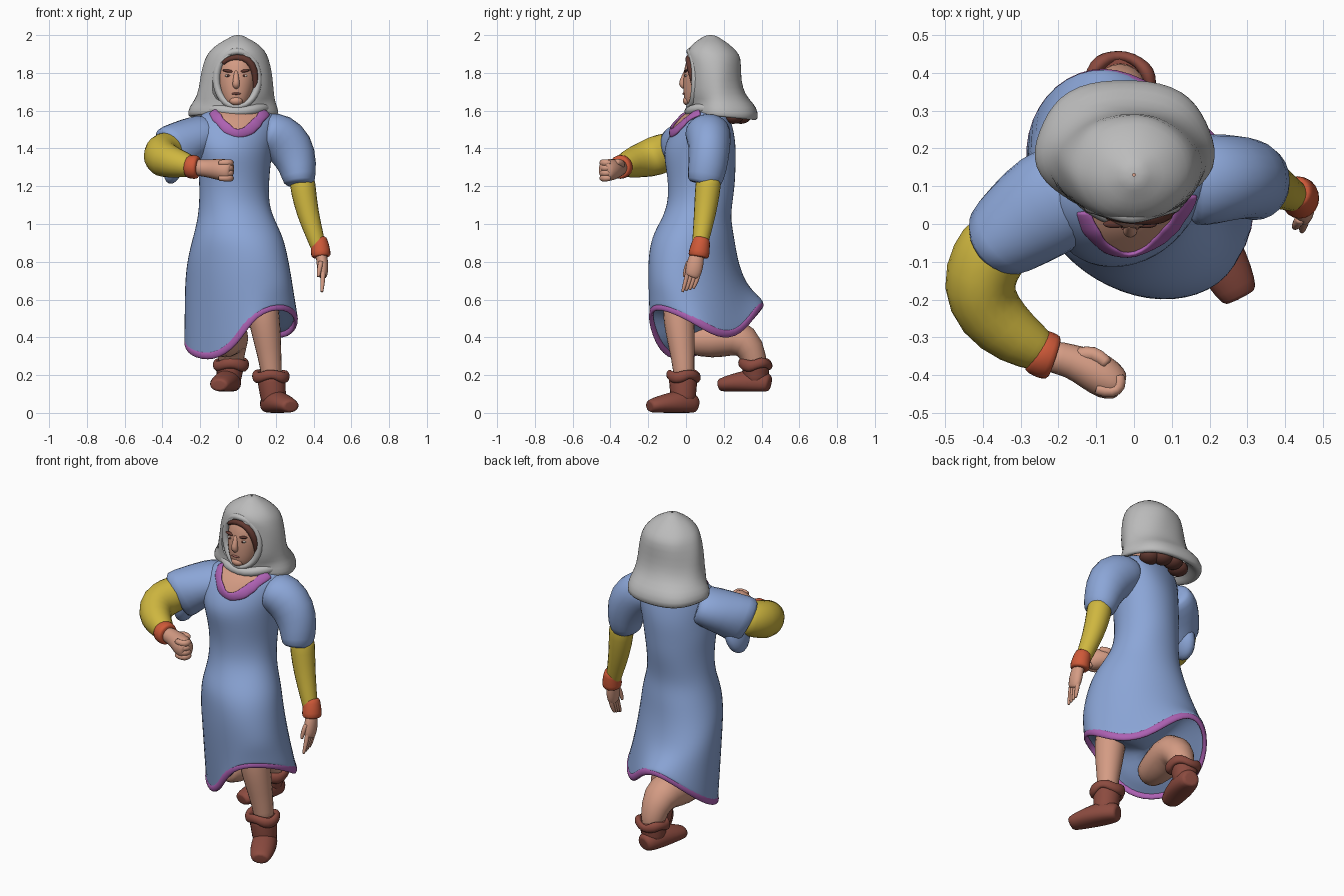
import bpy, bmesh, math, random
from mathutils import Vector

random.seed(3)
MATS = {}
COLORS = dict(blue=(.26, .38, .68), yellow=(.62, .47, .05), red=(.62, .10, .04), skin=(.66, .33, .23),
              boot=(.26, .07, .05), purple=(.42, .12, .45), hair=(.12, .04, .03),
              grey=(.50, .50, .50), lips=(.45, .16, .13), white=(.6, .55, .5))


def paint(ob, color):
    if color not in MATS:
        MATS[color] = bpy.data.materials.new(color)
        MATS[color].diffuse_color = (*COLORS[color], 1)
    ob.data.materials.append(MATS[color])


def loft(name, rings, color, caps=True, loop=False, around=True, levels=1, floor=None):
    """Skin a list of point rings, then subdivide smoothly."""
    rings = [[Vector(p) for p in r] for r in rings]
    if caps:
        def inset(r):
            c = sum(r, Vector()) / len(r)
            return [c + (p - c) * .7 for p in r]
        rings = [inset(rings[0])] + rings + [inset(rings[-1])]
    bm = bmesh.new()
    vs = [[bm.verts.new(p) for p in r] for r in rings]
    n, m = len(rings[0]), len(rings)
    for i in range(m if loop else m - 1):
        a, b = vs[i], vs[(i + 1) % m]
        for j in range(n if around else n - 1):
            k = (j + 1) % n
            bm.faces.new((a[j], a[k], b[k], b[j]))
    if caps:
        bm.faces.new(vs[0])
        bm.faces.new(vs[-1])
    if floor is not None:
        for v in bm.verts:
            v.co.z = max(v.co.z, floor)
    bmesh.ops.recalc_face_normals(bm, faces=bm.faces)
    for f in bm.faces:
        f.smooth = True
    me = bpy.data.meshes.new(name)
    bm.to_mesh(me)
    bm.free()
    ob = bpy.data.objects.new(name, me)
    bpy.context.collection.objects.link(ob)
    paint(ob, color)
    if levels:
        s = ob.modifiers.new("smooth", 'SUBSURF')
        s.levels = s.render_levels = levels
    return ob


def tube(name, path, color, ref=(0, 0, 1), n=10, loop=False, jitter=0, **kw):
    """Path points are (x, y, z, side radius[, radius along ref])."""
    pts = [Vector(p[:3]) for p in path]
    rings, m = [], len(pts)
    for i, p in enumerate(path):
        if loop:
            t = pts[(i + 1) % m] - pts[i - 1]
        else:
            t = pts[min(i + 1, m - 1)] - pts[max(i - 1, 0)]
        t.normalize()
        v = Vector(ref)
        v = (v - t * v.dot(t)).normalized()
        u = v.cross(t)
        grow = 1.06 * (1 + random.uniform(-jitter, jitter))
        rings.append([pts[i] + u * (p[3] * grow * math.cos(2 * math.pi * k / n))
                      + v * (p[-1] * grow * math.sin(2 * math.pi * k / n)) for k in range(n)])
    return loft(name, rings, color, caps=not loop, loop=loop, **kw)


def ball(name, loc, size, color, rot=0):
    bpy.ops.mesh.primitive_uv_sphere_add(segments=16, ring_count=10, location=loc, rotation=(0, rot, 0))
    ob = bpy.context.object
    ob.name = name
    ob.scale = size
    bpy.ops.object.shade_smooth()
    paint(ob, color)


# Dress: torso rings (z, cx, cy, rx, ry, shear that twists the body), then the uneven hem
body = [(1.615, 0, .12, .13, .07, .1), (1.575, 0, .105, .21, .12, .14), (1.5, -.01, .09, .22, .155, .2),
        (1.4, -.02, .072, .2, .192, .2), (1.3, -.02, .078, .19, .18, .12), (1.2, -.02, .083, .182, .175, .05),
        (1.1, -.02, .075, .185, .17, 0), (1.02, -.01, .055, .205, .185, -.08), (.93, 0, .036, .237, .216, -.16),
        (.82, 0, .036, .268, .226, -.24), (.7, 0, .055, .285, .24, -.3)]
hem = [(.325, .04, .5), (.265, .17, .41), (.15, .28, .42), (.02, .38, .56), (-.11, .41, .59), (-.23, .34, .5),
       (-.285, .2, .38), (-.25, .05, .32), (-.13, -.07, .29), (-.01, -.15, .37), (.08, -.2, .54), (.25, -.14, .58)]
rings = []
for z, cx, cy, rx, ry, shear in body:
    ring = []
    for k in range(12):
        r = 1.045 * random.uniform(.98, 1.02)
        x, y = rx * r * math.cos(k * math.pi / 6), ry * r * math.sin(k * math.pi / 6)
        ring.append(Vector((cx + x, cy + y + shear * x, z)))
    rings.append(ring)
mid = Vector((.02, .1, .45))
edge = [mid + (Vector(p) - mid) * 1.045 for p in hem]
rings.append([a.lerp(b, .5) for a, b in zip(rings[-1], edge)])
rings += [[p + Vector((0, 0, .015)) for p in edge], edge]
rings.append([Vector((mid.x + (p.x - mid.x) * .93, mid.y + (p.y - mid.y) * .93, p.z + .012)) for p in edge])
rings.append([Vector((mid.x + (p.x - mid.x) * .7, mid.y + (p.y - mid.y) * .7, p.z * .75 + .115)) for p in edge])
dress = loft("dress", rings, 'blue', levels=2)
tube("hem_trim", [(*(mid + (Vector(p) - mid) * 1.01), .014, .024) for p in hem], 'purple', n=6, loop=True, levels=2)

# Neckline: bare chest patch and ruffled collar laid on the dress surface
bpy.context.view_layer.update()


def front_y(x, z):
    hit, loc, _, _ = dress.ray_cast((x, -1, z), (0, 1, 0))
    return loc.y if hit else .04


rows, left, right = [], [], []
for i in range(9):
    z = 1.475 + .12 * i / 8
    w = .135 * (i / 8) ** .6 + .004
    rows.append([(x, front_y(x, z) - .008, z) for x in [w * (k / 4 - 1) + .005 for k in range(9)]])
    left.append(rows[-1][0])
    right.append(rows[-1][-1])
loft("chest", rows, 'skin', caps=False, around=False)
tube("collar_trim", [(*p, .028, .01) for p in left[::-1] + right[1:]], 'purple', ref=(0, 1, 0), n=8, jitter=.25)

# Head and face
tube("head", [(-.01, .045, 1.62, .045, .05), (-.01, .058, 1.655, .07, .072), (-.01, .075, 1.72, .09, .09),
              (-.005, .088, 1.78, .1, .1), (0, .1, 1.85, .1, .1), (0, .11, 1.91, .07, .07)], 'skin', ref=(0, 1, 0), n=14)
tube("nose", [(-.01, .0, 1.81, .011), (-.01, -.012, 1.775, .014), (-.01, -.023, 1.74, .021), (-.01, -.006, 1.725, .016)],
     'skin', ref=(0, 1, 0))
for s in (-1, 1):
    x = -.01 + s * .042
    ball("eye", (x, .003, 1.785), (.018, .009, .007), 'white')
    ball("iris", (x, -.003, 1.785), (.007, .005, .006), 'hair')
    ball("eyebrow", (x, .0, 1.81), (.03, .011, .008), 'hair', rot=s * -.15)
ball("mouth", (-.01, -.01, 1.69), (.025, .009, .006), 'lips')
ball("chin", (-.01, .008, 1.652), (.035, .025, .024), 'skin')

# Hair at the brow and under the back of the scarf
tube("hair_front", [(-.08, .03, 1.85, .012), (-.05, .018, 1.88, .015), (.03, .015, 1.885, .02), (.075, .02, 1.85, .022),
                    (.096, .035, 1.78, .018), (.09, .045, 1.71, .01)], 'hair', ref=(0, 1, 0), n=8)
for x, y in ((-.1, .25), (-.03, .29), (.04, .29), (.1, .25)):
    ball("hair_back", (x, y, 1.57), (.055, .055, .04), 'hair')

# Head scarf: horseshoe layers (z, gap angle, cx, cy, rx, ry) open around the face
layers = [(2.0, -3, 0, .13, .004, .004), (1.998, -3, 0, .13, .03, .03), (1.98, -3, 0, .13, .055, .055),
          (1.96, -3, 0, .13, .1, .09), (1.915, -4, -.003, .135, .15, .135), (1.88, 26, -.005, .145, .17, .148),
          (1.8, 41, -.008, .15, .19, .142), (1.72, 41, -.01, .155, .197, .145), (1.66, 32, -.018, .172, .212, .16),
          (1.62, 0, -.025, .2, .236, .182), (1.585, -2, -.025, .205, .245, .188), (1.58, -2, -.02, .195, .22, .165),
          (1.6, -2, -.02, .18, .17, .13)]
rings = []
for i, (z, gap, cx, cy, rx, ry) in enumerate(layers):
    ring = []
    for k in range(25):
        a = math.radians(gap + (360 - 2 * gap) * k / 24)
        fold = 1 + (.03 * math.cos(5 * a) if i > 8 else .012 * math.cos(7 * a + i))
        drop = -.018 * (1 - math.cos(a)) if i in (10, 11) else 0
        ring.append((cx + fold * rx * math.sin(a), cy - fold * ry * math.cos(a), z + drop))
    rings.append(ring)
loft("head_scarf", rings, 'grey', caps=False, around=False)
tube("scarf_rim", [(.114 * math.sin(a) - .004, .018 + .034 * abs(math.sin(a)),
                    1.768 + .15 * math.cos(a), .02, .022)
                   for a in [k * math.pi / 8 for k in range(16)]], 'grey', ref=(0, 1, 0), n=8, loop=True, jitter=.12)
tube("chin_wrap", [(-.17, .12, 1.61, .03), (-.11, .045, 1.605, .03), (-.04, .015, 1.595, .027), (.04, .015, 1.595, .027),
                   (.1, .045, 1.61, .03), (.15, .12, 1.615, .03)], 'grey', n=8, jitter=.15)

# Raised arm, held across the chest
tube("raised_sleeve", [(-.15, .1, 1.485, .13, .1), (-.22, .06, 1.46, .14, .112), (-.3, .0, 1.42, .125, .125),
                       (-.365, -.05, 1.375, .105, .145)], 'blue', n=12, jitter=.02)
ball("sleeve_flap", (-.335, .0, 1.325), (.055, .09, .115), 'blue', rot=.25)
tube("raised_arm", [(-.35, -.04, 1.4, .095), (-.39, -.09, 1.385, .1), (-.415, -.165, 1.36, .1, .108),
                    (-.385, -.24, 1.335, .092), (-.31, -.305, 1.32, .075), (-.23, -.345, 1.3, .052)], 'yellow')
tube("raised_cuff", [(-.265, -.332, 1.305, .06), (-.24, -.345, 1.302, .068), (-.21, -.355, 1.3, .06)], 'red', jitter=.06)
tube("raised_hand", [(-.22, -.35, 1.3, .044, .045), (-.17, -.36, 1.295, .043, .045), (-.11, -.385, 1.29, .056, .056),
                     (-.065, -.415, 1.285, .055, .06), (-.035, -.43, 1.28, .038, .052)], 'skin')
for i in range(4):
    z = 1.243 + i * .027
    tube("raised_finger", [(-.1, -.435, z, .017), (-.055, -.448, z, .018), (-.035, -.43, z, .019), (-.04, -.4, z, .016)],
         'skin', n=8)
tube("raised_thumb", [(-.15, -.35, 1.31, .024), (-.105, -.338, 1.32, .022), (-.07, -.37, 1.33, .018)], 'skin', n=8)

# Lowered arm
DOWN = dict(ref=(0, 1, 0))
tube("lowered_sleeve", [(.14, .11, 1.49, .1, .12), (.21, .12, 1.475, .125, .12), (.285, .125, 1.4, .128, .108),
                        (.32, .115, 1.3, .098, .102), (.325, .095, 1.21, .082, .09)], 'blue', n=12, jitter=.02, **DOWN)
tube("lowered_arm", [(.34, .12, 1.24, .067), (.345, .115, 1.18, .067), (.37, .1, 1.05, .06), (.41, .08, .93, .047),
                     (.43, .07, .86, .04)], 'yellow', jitter=.03, **DOWN)
tube("lowered_cuff", [(.425, .085, .925, .046, .046), (.435, .075, .88, .052, .054), (.44, .066, .825, .052, .056)],
     'red', jitter=.05, **DOWN)
tube("lowered_hand", [(.438, .062, .85, .028, .035), (.447, .05, .8, .032, .045), (.45, .04, .745, .028, .045),
                      (.45, .03, .72, .02, .036)], 'skin', **DOWN)
for i in range(4):
    y = .005 + i * .019
    tube("lowered_finger", [(.45, y + .006, .75, .014), (.449, y - .005, .7, .013),
                            (.444, y - .024, .64 + i * .006, .008)], 'skin', n=8, **DOWN)
tube("lowered_thumb", [(.44, .015, .8, .015), (.43, -.002, .76, .013), (.425, -.008, .72, .009)], 'skin', n=8, **DOWN)

# Legs
tube("front_leg", [(.125, -.035, .6, .085), (.135, -.04, .52, .084), (.15, -.03, .42, .078), (.17, -.015, .28, .06),
                   (.18, -.01, .18, .055)], 'skin', **DOWN)
tube("rear_leg", [(-.09, .01, .385, .075), (-.07, .13, .385, .1), (-.045, .28, .415, .11), (-.037, .35, .34, .08),
                  (-.035, .375, .22, .055)], 'skin', ref=(1, 0, 0))


# Boots: shaft with folded cuff, and a flat-soled foot
def boot(name, x, y, floor, aim, dx, top):
    tube(name + "_shaft", [(x + dx, y, floor + top, .08), (x + dx / 2, y, floor + .12, .07),
                           (x, y, floor + .05, .066)], 'boot', **DOWN)
    tube(name + "_cuff", [(x + dx + .082 * math.cos(a), y + .075 * math.sin(a),
                           floor + top - .01 + .012 * math.sin(3 * a), .02, .028)
                          for a in [k * math.pi / 7 for k in range(14)]], 'boot', n=8, loop=True, jitter=.25)
    steps = [(-.075, .04, .05, .05), (-.01, .055, .068, .075), (.07, .05, .07, .06), (.14, .045, .064, .046),
             (.2, .035, .05, .034)]
    c, s = math.sin(aim), -math.cos(aim)
    tube(name + "_foot", [(x + c * d, y + s * d, floor + h, a, b) for d, h, a, b in steps], 'boot', floor=floor)


boot("front_boot", .19, -.015, 0, math.radians(27), -.015, .205)
boot("rear_boot", -.05, .37, .112, math.radians(-15), .012, .155)
